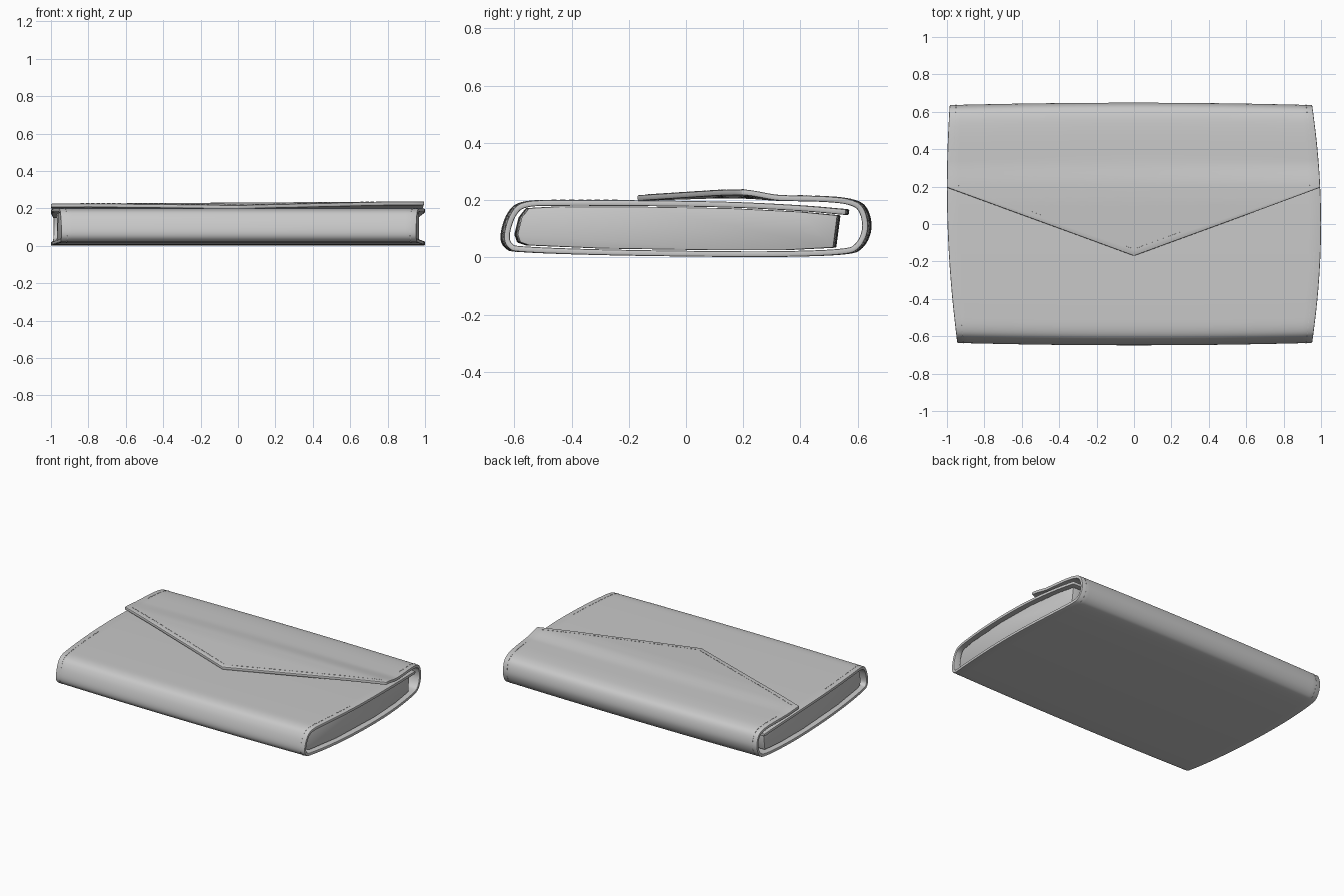
import bpy
import bmesh
import math
from mathutils import Vector, Matrix

if "Cube" in bpy.data.objects:
    bpy.data.objects.remove(bpy.data.objects["Cube"], do_unlink=True)

# One grey leather material
leather = bpy.data.materials.new("grey_leather")
leather.use_nodes = True
GREY = (0.58, 0.58, 0.58, 1)
leather.diffuse_color = GREY
leather.node_tree.nodes["Principled BSDF"].inputs["Base Color"].default_value = GREY

THICK = 0.02
FLAP_Y = 0.35   # where the straight part of the flap begins

# Side profile (y, z) of the wrapped cover: panel, front fold, base, back fold
WRAP = [(0.57, 0.158), (0.4, 0.172), (0.15, 0.184), (-0.15, 0.189), (-0.45, 0.19),
        (-0.57, 0.184), (-0.615, 0.15), (-0.638, 0.08), (-0.625, 0.04), (-0.57, 0.028),
        (-0.3, 0.018), (0.1, 0.012), (0.35, 0.012), (0.55, 0.02), (0.61, 0.04),
        (0.638, 0.1), (0.625, 0.165), (0.585, 0.192), (0.5, 0.203), (FLAP_Y, 0.207)]


def catmull(points, steps):
    pts = [Vector(p) for p in points]
    pts = [2 * pts[0] - pts[1]] + pts + [2 * pts[-1] - pts[-2]]
    out = []
    for a, b, c, d in zip(pts, pts[1:], pts[2:], pts[3:]):
        for i in range(steps):
            t = i / steps
            out.append(b + 0.5 * t * (c - a + t * (2 * a - 5 * b + 4 * c - d
                       + t * (3 * (b - c) + d - a))))
    return out + [pts[-2]]


DENSE = catmull(WRAP, 6)


def width(y, u):
    # Bowed side edges, the two sides differing slightly
    if u > 0:
        return 1 - 0.12 * y * y
    return 1 - 0.08 * (y - 0.2) ** 2


def place(y, z, u):
    return Vector((u * width(y, u), y, z))


def flap_end(u):
    return -0.17 + 0.365 * abs(u)


def cover(s, u):
    # s runs 0..1 round the wrap and 1..2 along the flap; u runs across
    bow = 1 - 0.02 * u * u
    if s <= 1:
        f = max(s, 0) * (len(DENSE) - 1)
        i = min(int(f), len(DENSE) - 2)
        y, z = DENSE[i].lerp(DENSE[i + 1], f - i)
        return place(y * bow, z, u)
    start = FLAP_Y * bow
    y = start + (flap_end(u) - start) * (s - 1)
    k = min(1, max(0, (start - y) / 0.15))
    k = k * k * (3 - 2 * k)
    z = 0.207 + 0.014 * k - 0.014 * max(0, (0.12 - y) / 0.29) + 0.006 * u * k
    return place(y, z, u)


def finish(bm, name, thickness=0, bevel=0):
    mesh = bpy.data.meshes.new(name)
    bm.to_mesh(mesh)
    bm.free()
    mesh.materials.append(leather)
    obj = bpy.data.objects.new(name, mesh)
    bpy.context.collection.objects.link(obj)
    bpy.ops.object.select_all(action="DESELECT")
    obj.select_set(True)
    bpy.context.view_layer.objects.active = obj
    if thickness:
        mod = obj.modifiers.new("thickness", "SOLIDIFY")
        mod.thickness = thickness
        mod.offset = 0
    if bevel:
        mod = obj.modifiers.new("soft_edge", "BEVEL")
        mod.width = bevel
        mod.segments = 2
        mod.limit_method = "ANGLE"
        mod.angle_limit = math.radians(40)
    for mod in list(obj.modifiers):
        bpy.ops.object.modifier_apply(modifier=mod.name)
    bpy.ops.object.shade_smooth_by_angle(angle=math.radians(40))
    return obj


def grid(bm, rows, closed=False):
    verts = [[bm.verts.new(p) for p in row] for row in rows]
    pairs = list(zip(verts, verts[1:]))
    if closed:
        pairs.append((verts[-1], verts[0]))
    for a, b in pairs:
        for i in range(len(a) - 1):
            bm.faces.new((a[i], a[i + 1], b[i + 1], b[i]))
    return verts


COLUMNS = [i / 16 - 1 for i in range(33)]

# Wrapped cover with pointed flap, one continuous sheet
bm = bmesh.new()
n = len(DENSE) - 1
params = [i / n for i in range(n + 1)] + [1 + i / 16 for i in range(1, 17)]
grid(bm, [[cover(s, u) for u in COLUMNS] for s in params])
finish(bm, "wrapped_cover", THICK, 0.005)

# Inner block held inside the cover
BLOCK = [(0.54, 0.147), (0.4, 0.16), (0.15, 0.172), (-0.15, 0.177), (-0.45, 0.178),
         (-0.56, 0.172), (-0.585, 0.14), (-0.6, 0.08), (-0.59, 0.052), (-0.56, 0.042),
         (-0.3, 0.031), (0.1, 0.025), (0.35, 0.025), (0.525, 0.034)]
bm = bmesh.new()
rows = [[place(y * (1 - 0.02 * u * u), z, u * 0.97) for u in COLUMNS] for y, z in BLOCK]
ring = grid(bm, rows, closed=True)
for end in (0, -1):
    bm.faces.new([row[end] for row in ring])
bmesh.ops.recalc_face_normals(bm, faces=bm.faces)
finish(bm, "inner_block", bevel=0.004)


# Stitches: small raised dashes lying on the outer side of the cover
def stitch(bm, s, u, along_edge):
    e = 0.004
    ds = (cover(s + e, u) - cover(s - e, u)).normalized()
    du = (cover(s, u + e) - cover(s, u - e)).normalized()
    normal = du.cross(ds).normalized()
    if normal.dot(Vector((0, ds.z, -ds.y))) < 0:
        normal = -normal
    run = ds if along_edge else du
    side = normal.cross(run)
    turn = Matrix((run, side, normal)).transposed().to_4x4()
    spot = Matrix.Translation(cover(s, u) + normal * (THICK / 2))
    size = Matrix.Diagonal((0.018, 0.004, 0.003, 1))
    bmesh.ops.create_cube(bm, size=1, matrix=spot @ turn @ size)


def stitch_line(bm, path, along_edge):
    last = None
    for s, u in path:
        p = cover(s, u)
        if last is None or (p - last).length > 0.028:
            stitch(bm, s, u, along_edge)
            last = p


bm = bmesh.new()
for sign in (-1, 1):
    edge = sign * 0.965
    stitch_line(bm, [(0.16 + i / 1000, edge) for i in range(290)], True)
    stitch_line(bm, [(0.72 + i / 1000, edge) for i in range(270)], True)
    flap_path = []
    for i in range(10, 480):
        u = sign * i / 500
        flap_path.append((2 - 0.035 / (FLAP_Y - flap_end(u)), u))
    stitch_line(bm, flap_path, False)
finish(bm, "stitching")
